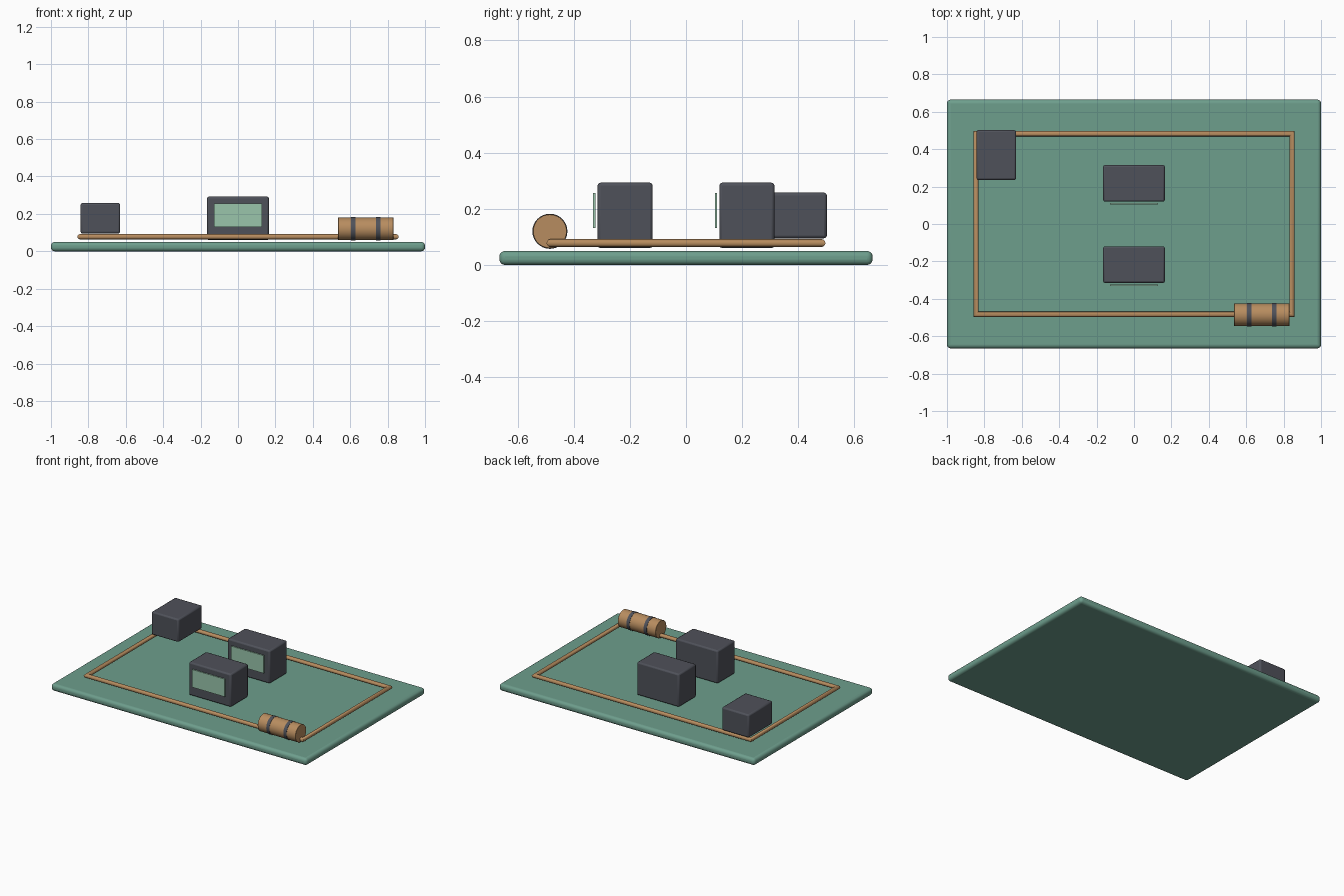
import bpy, bmesh, math
from mathutils import Matrix, Vector

if "Cube" in bpy.data.objects:
    bpy.data.objects.remove(bpy.data.objects["Cube"])


def material(name, rgb):
    m = bpy.data.materials.new(name)
    m.diffuse_color = (*rgb, 1)
    m.use_nodes = True
    m.node_tree.nodes["Principled BSDF"].inputs["Base Color"].default_value = m.diffuse_color
    return m


GREEN = material("board_green", (0.155, 0.342, 0.265))
DARK = material("charcoal", (0.078, 0.083, 0.102))
COPPER = material("copper", (0.477, 0.265, 0.115))
SCREEN = material("pale_green", (0.32, 0.555, 0.41))


def finish(name, bm, mat, bevel=0, segments=2):
    bmesh.ops.recalc_face_normals(bm, faces=bm.faces)
    mesh = bpy.data.meshes.new(name)
    bm.to_mesh(mesh)
    bm.free()
    mesh.materials.append(mat)
    ob = bpy.data.objects.new(name, mesh)
    bpy.context.collection.objects.link(ob)
    if bevel:
        mod = ob.modifiers.new("bevel", 'BEVEL')
        mod.width, mod.segments = bevel, segments
    bpy.ops.object.select_all(action='DESELECT')
    bpy.context.view_layer.objects.active = ob
    ob.select_set(True)
    bpy.ops.object.shade_smooth_by_angle(angle=math.radians(35))
    return ob


def box(name, lo, hi, mat, bevel=0, segments=2):
    lo, hi = Vector(lo), Vector(hi)
    bm = bmesh.new()
    bmesh.ops.create_cube(bm, size=1, matrix=Matrix.Translation((lo + hi) / 2)
                          @ Matrix.Diagonal((*(hi - lo), 1)))
    return finish(name, bm, mat, bevel, segments)


def rod_x(name, x0, x1, y, z, r, mat, bevel=0):
    bm = bmesh.new()
    bmesh.ops.create_cone(bm, cap_ends=True, segments=32, radius1=r, radius2=r, depth=x1 - x0,
                          matrix=Matrix.Translation(((x0 + x1) / 2, y, z))
                          @ Matrix.Rotation(math.pi / 2, 4, 'Y'))
    return finish(name, bm, mat, bevel)


# Base board with rounded edges
box("base_board", (-1, -0.665, 0), (1, 0.665, 0.05), GREEN, 0.02, 4)

# Wire loop: a round tube mitred at four corners
bm = bmesh.new()
N, R = 12, 0.014
rings = []
for sx, sy in ((1, 1), (-1, 1), (-1, -1), (1, -1)):
    ring = []
    for i in range(N):
        a = 2 * math.pi * i / N
        d = R * math.cos(a)
        ring.append(bm.verts.new((sx * (0.845 + d), sy * (0.483 + d), 0.078 + R * math.sin(a))))
    rings.append(ring)
for k in range(4):
    p, q = rings[k], rings[(k + 1) % 4]
    for i in range(N):
        j = (i + 1) % N
        bm.faces.new((p[i], p[j], q[j], q[i]))
finish("wire_loop", bm, COPPER)

# Two display units with a thin screen in front of each
for side, y in (("front", -0.217), ("back", 0.217)):
    box(side + "_display_body", (-0.165, y - 0.098, 0.06), (0.165, y + 0.098, 0.293), DARK, 0.01)
    box(side + "_display_screen", (-0.128, y - 0.114, 0.131), (0.128, y - 0.106, 0.256), SCREEN)

# Corner block resting on the wire
box("corner_block", (-0.842, 0.235, 0.095), (-0.63, 0.502, 0.258), DARK, 0.01)

# Coil cylinder with two dark bands
rod_x("coil_body", 0.535, 0.831, -0.485, 0.12, 0.0605, COPPER, 0.002)
for n, x in enumerate((0.616, 0.75)):
    rod_x("coil_band_%d" % (n + 1), x - 0.012, x + 0.012, -0.485, 0.12, 0.0625, DARK)
